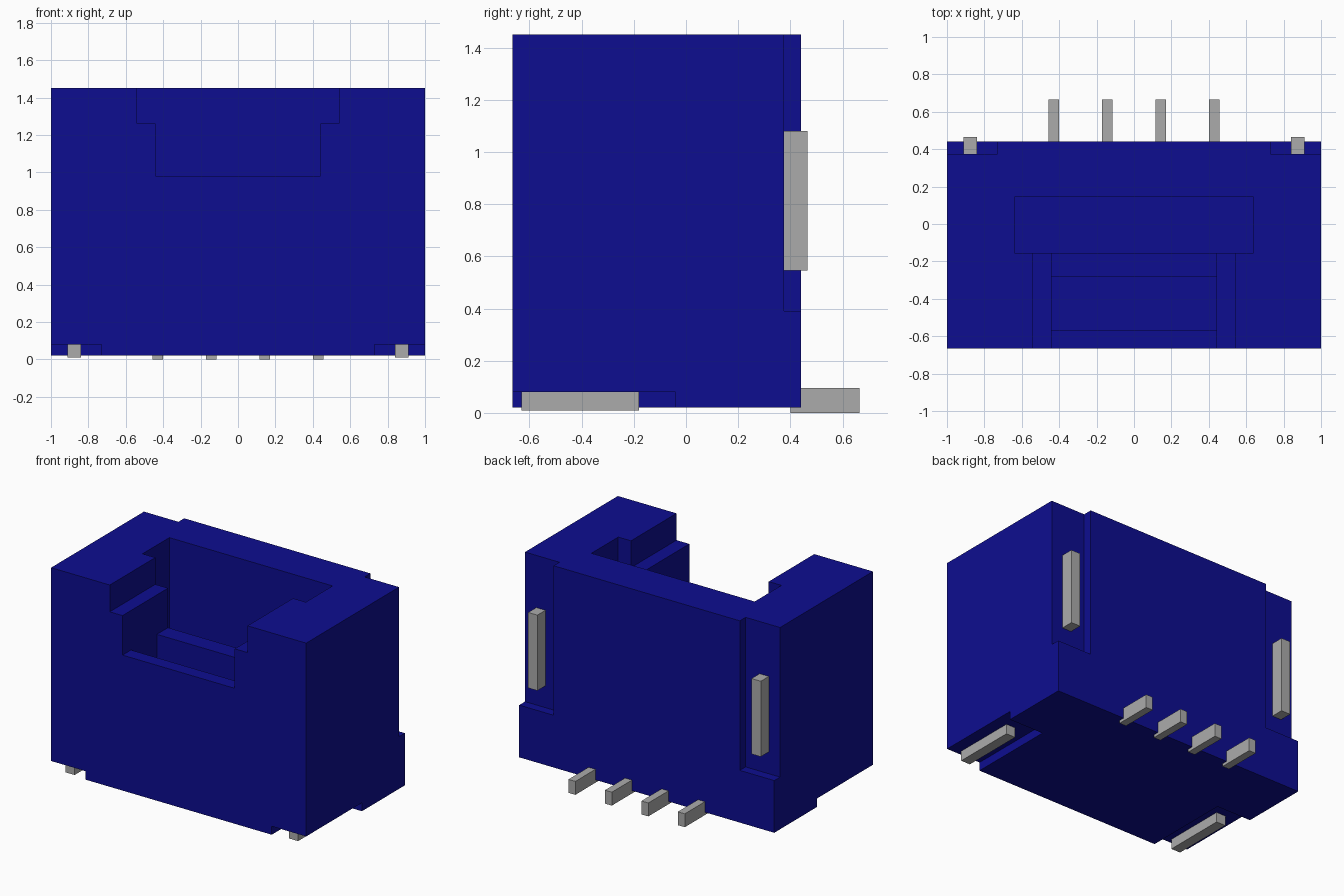
import bpy
import bmesh
from mathutils import Vector

if "Cube" in bpy.data.objects:
    bpy.data.objects.remove(bpy.data.objects["Cube"], do_unlink=True)


def material(name, color, metallic=0.0):
    mat = bpy.data.materials.new(name)
    mat.use_nodes = True
    mat.diffuse_color = color
    mat.node_tree.nodes["Principled BSDF"].inputs["Base Color"].default_value = color
    return mat


def box(name, x, y, z, mat):
    """Box from its (min, max) extents along each axis."""
    lo, hi = Vector((x[0], y[0], z[0])), Vector((x[1], y[1], z[1]))
    bm = bmesh.new()
    bmesh.ops.create_cube(bm, size=1)
    bmesh.ops.scale(bm, vec=hi - lo, verts=bm.verts)
    mesh = bpy.data.meshes.new(name)
    bm.to_mesh(mesh)
    bm.free()
    mesh.materials.append(mat)
    obj = bpy.data.objects.new(name, mesh)
    obj.location = (lo + hi) / 2
    bpy.context.collection.objects.link(obj)
    return obj


def cut(target, x, y, z):
    """Subtract a box from the target and discard the cutter."""
    cutter = box("cutter", x, y, z, target.data.materials[0])
    cutter.hide_render = True
    mod = target.modifiers.new("cut", "BOOLEAN")
    mod.operation = "DIFFERENCE"
    mod.solver = "EXACT"
    mod.object = cutter
    bpy.context.view_layer.objects.active = target
    bpy.ops.object.modifier_apply(modifier=mod.name)
    bpy.data.objects.remove(cutter, do_unlink=True)


blue = material("blue plastic", (0.004, 0.004, 0.28, 1))
grey = material("grey metal", (0.41, 0.41, 0.41, 1))

FRONT, BACK, BOTTOM, TOP = -0.665, 0.44, 0.02, 1.45
FLOOR = 0.4

# Housing with its main cavity, stepped front opening and latch pocket
housing = box("housing", (-1, 1), (FRONT, BACK), (BOTTOM, TOP), blue)
cut(housing, (-0.64, 0.64), (-0.155, 0.145), (FLOOR, 1.6))
cut(housing, (-0.54, 0.54), (-0.8, -0.1), (1.26, 1.6))
cut(housing, (-0.44, 0.44), (-0.8, -0.1), (0.98, 1.5))
cut(housing, (-0.44, 0.44), (-0.57, -0.28), (FLOOR, 1.1))

for side, s in (("left", 1), ("right", -1)):
    # Recesses on the back and underside corners
    outer = sorted((s * 0.73, s * 1.1))
    cut(housing, outer, (0.375, 0.6), (0.39, 1.6))
    cut(housing, outer, (-0.8, -0.04), (-0.1, 0.08))
    # Solder tabs seated in the recesses
    tab = sorted((s * 0.84, s * 0.912))
    box(f"{side}_back_tab", tab, (0.37, 0.465), (0.545, 1.08), grey)
    box(f"{side}_bottom_tab", tab, (-0.63, -0.18), (0.01, 0.085), grey)

# Row of contact pins
for i in range(4):
    cx = (i - 1.5) * 0.286
    box(f"contact_pin_{i + 1}", (cx - 0.027, cx + 0.027), (0.4, 0.665), (0, 0.095), grey)
